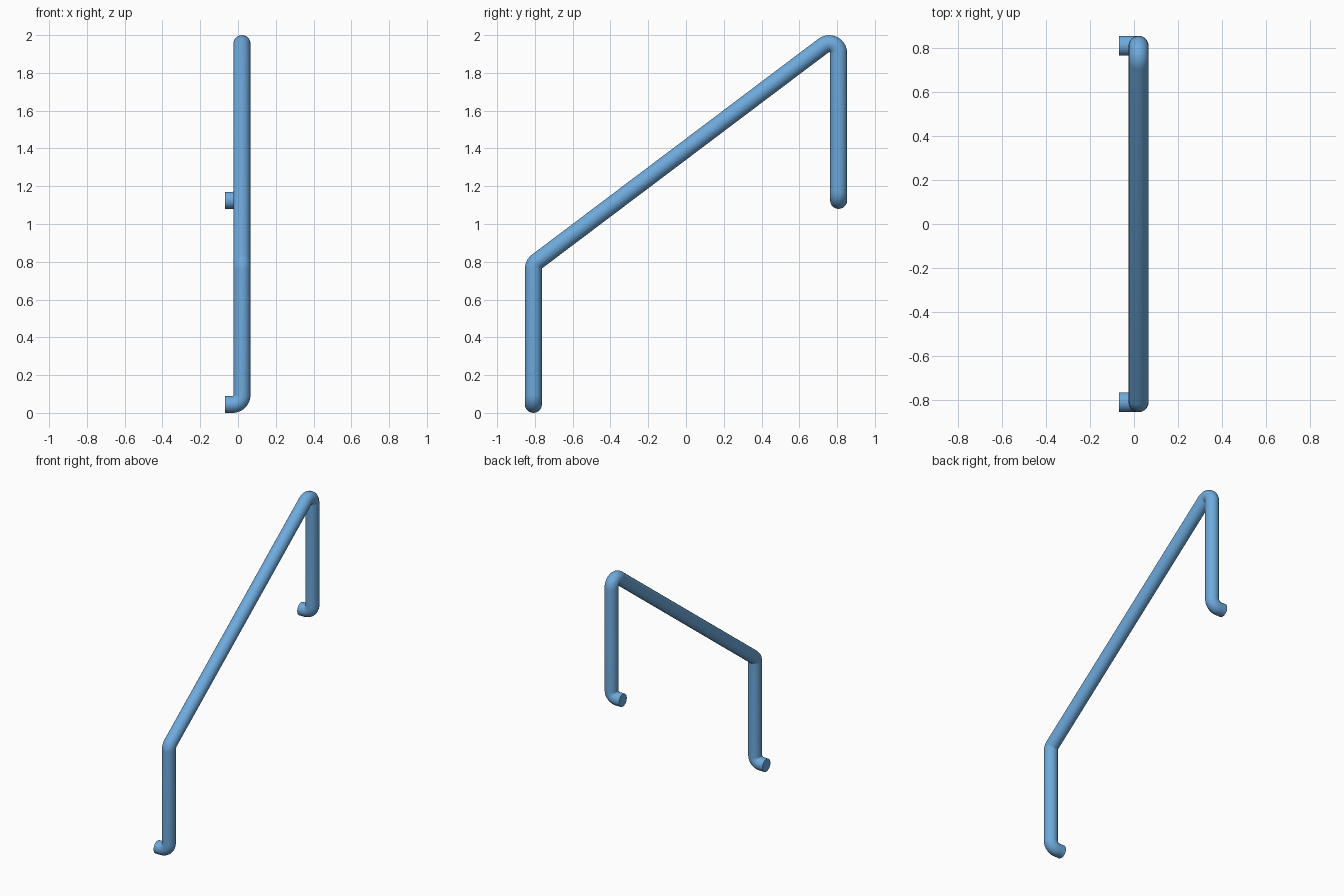
import bpy
from math import tan
from mathutils import Vector, Quaternion

if "Cube" in bpy.data.objects:
    bpy.data.objects.remove(bpy.data.objects["Cube"])

R = 0.045      # tube radius
BEND = 0.05    # centre-line bend radius
X, Y = 0.021, 0.808

# Centre line: wall stub, low post, sloped rail, high post, wall stub
corners = [Vector(p) for p in (
    (-0.068, -Y, R), (X, -Y, R), (X, -Y, 0.787),
    (X, Y, 2.005), (X, Y, 1.125), (-0.068, Y, 1.125))]


def rounded(pts, radius, steps=10):
    """Replace every inner corner of a polyline with an arc."""
    out = [pts[0]]
    for a, b, c in zip(pts, pts[1:], pts[2:]):
        d1, d2 = (b - a).normalized(), (c - b).normalized()
        turn = d1.angle(d2)
        axis = d1.cross(d2).normalized()
        start = b - d1 * radius * tan(turn / 2)
        centre = start + axis.cross(d1) * radius
        for i in range(steps + 1):
            out.append(centre + Quaternion(axis, turn * i / steps) @ (start - centre))
    out.append(pts[-1])
    return out


# Sweep a round tube along the path
path = rounded(corners, BEND)
curve = bpy.data.curves.new("handrail", "CURVE")
curve.dimensions = "3D"
curve.bevel_depth = R
curve.bevel_resolution = 10
curve.use_fill_caps = True
spline = curve.splines.new("POLY")
spline.points.add(len(path) - 1)
for point, co in zip(spline.points, path):
    point.co = (*co, 1)

# Blue painted finish
blue = bpy.data.materials.new("blue_paint")
blue.diffuse_color = (0.156, 0.402, 0.72, 1)
blue.use_nodes = True
blue.node_tree.nodes["Principled BSDF"].inputs["Base Color"].default_value = blue.diffuse_color
curve.materials.append(blue)

rail = bpy.data.objects.new("handrail", curve)
bpy.context.collection.objects.link(rail)
bpy.context.view_layer.objects.active = rail
rail.select_set(True)
bpy.ops.object.convert(target="MESH")
bpy.ops.object.shade_smooth_by_angle()
